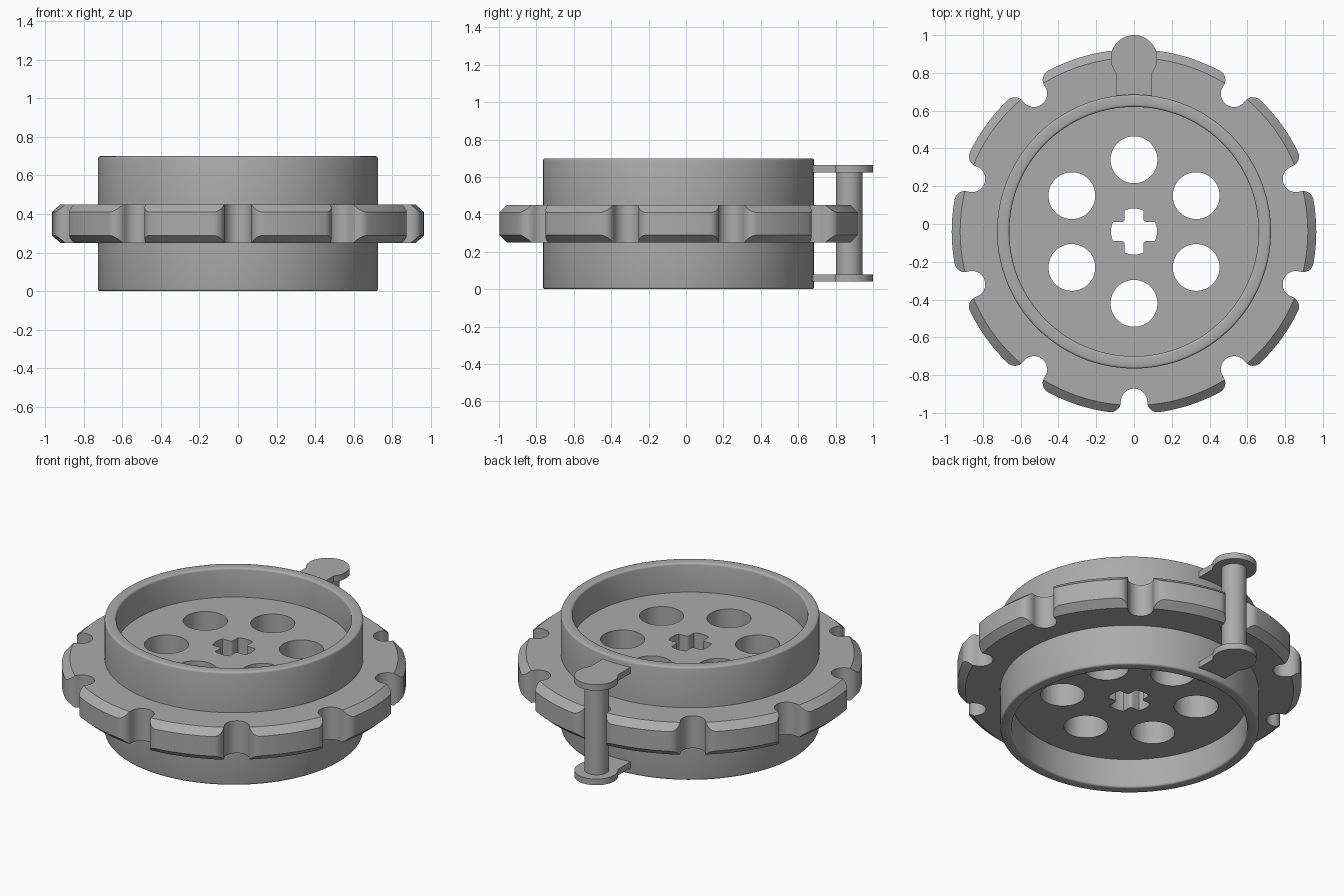
import bpy, bmesh, math
from math import sin, cos, pi, radians
from mathutils import Matrix, Vector

AXIS_Y = -0.04          # wheel axis
MID_Z = 0.35            # mirror height of the whole wheel

cube = bpy.data.objects.get("Cube")
if cube:
    bpy.data.objects.remove(cube, do_unlink=True)

grey = bpy.data.materials.new("plain grey")
grey.use_nodes = True
grey.diffuse_color = (0.41, 0.41, 0.41, 1)
grey.node_tree.nodes["Principled BSDF"].inputs["Base Color"].default_value = grey.diffuse_color


def finish(bm, name, x=0.0, y=0.0):
    bmesh.ops.recalc_face_normals(bm, faces=bm.faces)
    mesh = bpy.data.meshes.new(name)
    bm.to_mesh(mesh)
    bm.free()
    mesh.materials.append(grey)
    ob = bpy.data.objects.new(name, mesh)
    ob.location = (x, y, 0)
    bpy.context.collection.objects.link(ob)
    return ob


def prism(name, outline, z0, z1, x=0.0, y=0.0):
    bm = bmesh.new()
    face = bm.faces.new([bm.verts.new((p[0], p[1], z0)) for p in outline])
    top = bmesh.ops.extrude_face_region(bm, geom=[face])
    verts = [v for v in top["geom"] if isinstance(v, bmesh.types.BMVert)]
    bmesh.ops.translate(bm, verts=verts, vec=(0, 0, z1 - z0))
    return finish(bm, name, x, y)


def lathe(name, upper, steps=128):
    """Revolve a profile given above the mid height and mirrored below it."""
    pts = [(r, MID_Z + h) for r, h in upper] + [(r, MID_Z - h) for r, h in reversed(upper)]
    bm = bmesh.new()
    verts = [bm.verts.new((r, 0, z)) for r, z in pts]
    edges = [bm.edges.new(pair) for pair in zip(verts, verts[1:])]
    bmesh.ops.spin(bm, geom=verts + edges, cent=(0, 0, 0), axis=(0, 0, 1),
                   angle=2 * pi, steps=steps, use_merge=False)
    bmesh.ops.remove_doubles(bm, verts=bm.verts, dist=1e-4)
    return finish(bm, name, 0, AXIS_Y)


def arc(cx, cy, r, a0, a1, n):
    angles = [radians(a0 + (a1 - a0) * i / n) for i in range(n + 1)]
    return [(cx + r * cos(a), cy + r * sin(a)) for a in angles]


def circle(r, n=48):
    return arc(0, 0, r, 0, 360, n)[:-1]


def combine(ob, tool, operation):
    mod = ob.modifiers.new(operation.lower(), "BOOLEAN")
    mod.operation, mod.object, mod.solver = operation, tool, "EXACT"
    bpy.context.view_layer.objects.active = ob
    bpy.ops.object.modifier_apply(modifier=mod.name)
    bpy.data.objects.remove(tool, do_unlink=True)


# Toothed rim outline: ten round notches with rounded tooth corners
TEETH, RIM, NOTCH, CORNER = 10, 0.965, 0.07, 0.055
side = NOTCH + CORNER
depth = math.sqrt((RIM - CORNER) ** 2 - side ** 2)
lean = math.degrees(math.asin(side / (RIM - CORNER)))
pitch = 360 / TEETH
notch = (arc(-side, depth, CORNER, 90 + lean, 0, 8)
         + arc(0, depth, NOTCH, 180, 360, 16)[1:]
         + arc(side, depth, CORNER, 180, 90 - lean, 8)[1:])
land = arc(0, 0, RIM, 90 - lean, 90 - pitch + lean, 8)[1:-1]
outline = []
for k in range(TEETH):
    turn = Matrix.Rotation(radians(90 - k * pitch - 90), 2)
    outline += [turn @ Vector(p) for p in notch + land]
teeth = prism("teeth", outline, MID_Z - 0.1, MID_Z + 0.1, 0, AXIS_Y)

# Conical chamfer above and below the teeth
combine(teeth, lathe("chamfer_cone", [(0, 0.15), (0.864, 0.15), (0.98, 0.047)]), "INTERSECT")

# Drum with raised round-edged rims and a sunken web
b = 0.012
rim = (arc(0.66 + b, 0.35 - b, b, 180, 90, 3) + arc(0.725 - b, 0.35 - b, b, 90, 0, 3))
wheel = lathe("wheel", [(0, 0.17), (0.66, 0.17)] + rim)
combine(wheel, teeth, "UNION")

# Six round holes and the cross-shaped axle hole
for k in range(6):
    a = radians(90 + 60 * k)
    combine(wheel, prism("hole_cutter", circle(0.124), -0.1, 0.8,
                         0.38 * cos(a), AXIS_Y + 0.38 * sin(a)), "DIFFERENCE")
cross = []
for k in range(4):
    turn = Matrix.Rotation(k * pi / 2, 2)
    arm = arc(0, 0, 0.122, -24, 24, 6) + arc(0.065, 0.065, 0.015, 270, 180, 3)
    cross += [turn @ Vector(p) for p in arm]
combine(wheel, prism("axle_cutter", cross, -0.1, 0.8, 0, AXIS_Y), "DIFFERENCE")

# Handle: two keyhole-shaped plates joined by a pin
PIN_Y, HEAD, NECK = 0.877, 0.123, 0.095
open_angle = math.degrees(math.acos(NECK / HEAD))
plate = ([(-NECK, 0.65 - PIN_Y), (NECK, 0.65 - PIN_Y)]
         + arc(0, 0, HEAD, -open_angle, 180 + open_angle, 40))
parts = [wheel]
for name, z in (("lower_handle_plate", 0.04), ("upper_handle_plate", 0.625)):
    parts.append(prism(name, plate, z, z + 0.038, 0, PIN_Y))
parts.append(prism("handle_pin", circle(0.07), 0.06, 0.64, 0, PIN_Y - 0.004))

bpy.ops.object.select_all(action="DESELECT")
for ob in parts:
    ob.select_set(True)
bpy.context.view_layer.objects.active = wheel
bpy.ops.object.shade_smooth_by_angle(angle=radians(32))
